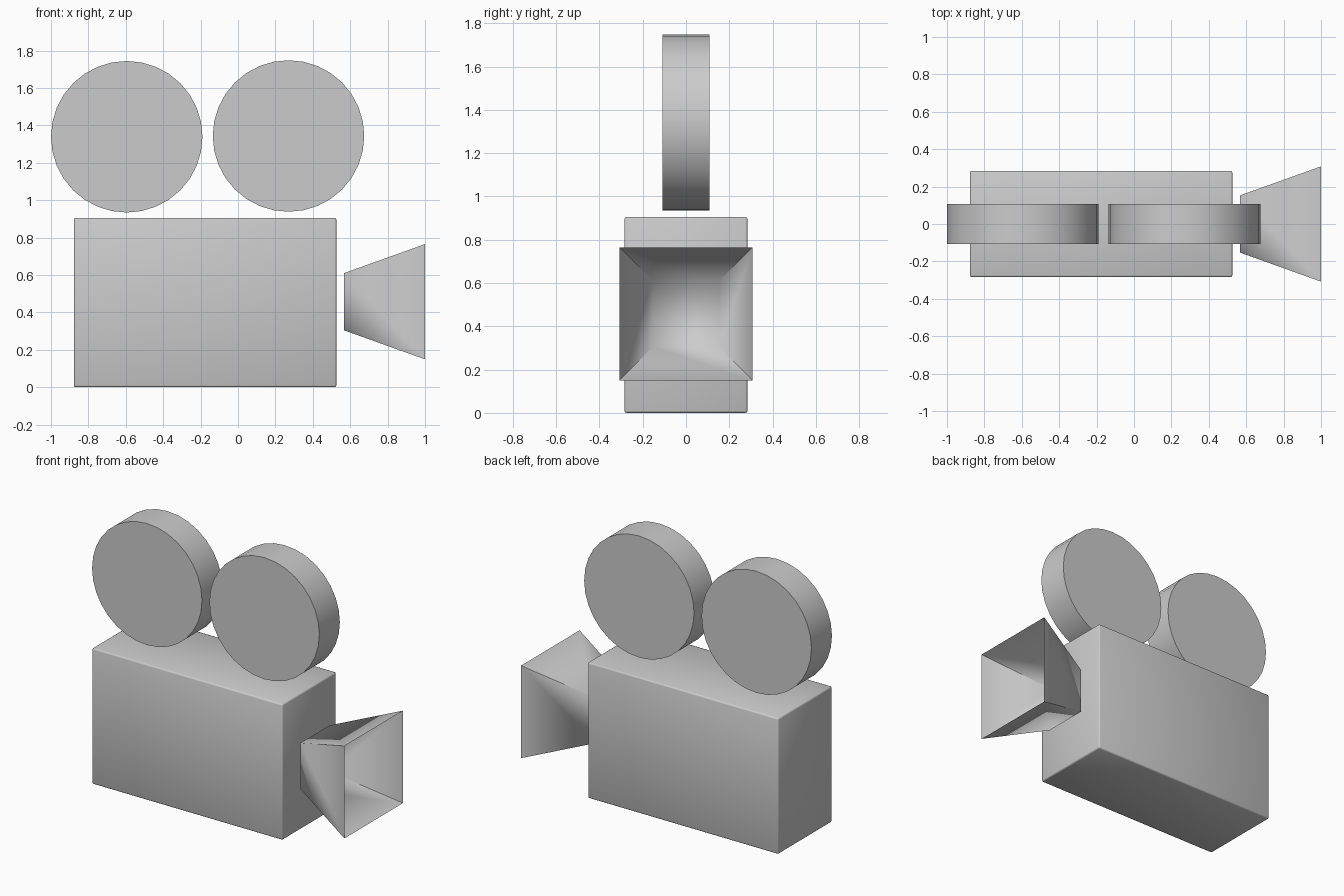
import bpy, bmesh
from math import radians
from mathutils import Matrix

if "Cube" in bpy.data.objects:
    bpy.data.objects.remove(bpy.data.objects["Cube"])


def finish(bm, name, angle):
    mesh = bpy.data.meshes.new(name)
    bmesh.ops.recalc_face_normals(bm, faces=bm.faces)
    bm.to_mesh(mesh)
    bm.free()
    obj = bpy.data.objects.new(name, mesh)
    bpy.context.collection.objects.link(obj)
    bpy.ops.object.select_all(action='DESELECT')
    obj.select_set(True)
    bpy.context.view_layer.objects.active = obj
    bpy.ops.object.shade_smooth_by_angle(angle=radians(angle))
    return obj


# Camera body: box with a tiny rounded edge
bm = bmesh.new()
bmesh.ops.create_cube(bm, size=1, matrix=Matrix.Translation((-0.176, 0, 0.4525))
                      @ Matrix.Diagonal((1.404, 0.568, 0.905, 1)))
bmesh.ops.bevel(bm, geom=bm.edges[:], offset=0.01, segments=2,
                profile=0.5, affect='EDGES')
finish(bm, "camera_body", 50)


# Two film reels standing above the body
def reel(name, x, z):
    bm = bmesh.new()
    bmesh.ops.create_cone(bm, cap_ends=True, segments=32, radius1=0.405,
                          radius2=0.405, depth=0.216,
                          matrix=Matrix.Translation((x, 0, z))
                          @ Matrix.Rotation(radians(90), 4, 'X'))
    finish(bm, name, 40)


reel("rear_film_reel", -0.595, 1.339)
reel("front_film_reel", 0.27, 1.343)

# Lens hood: square funnel, closed at the small end and open at the front
bm = bmesh.new()
rings = []
for x, h in ((0.567, 0.153), (1.0, 0.308)):
    rings.append([bm.verts.new((x, sy * h, 0.457 + sz * h))
                  for sy, sz in ((-1, -1), (1, -1), (1, 1), (-1, 1))])
small, large = rings
bm.faces.new(small)
for i in range(4):
    j = (i + 1) % 4
    bm.faces.new((small[i], small[j], large[j], large[i]))
finish(bm, "lens_hood", 75)
